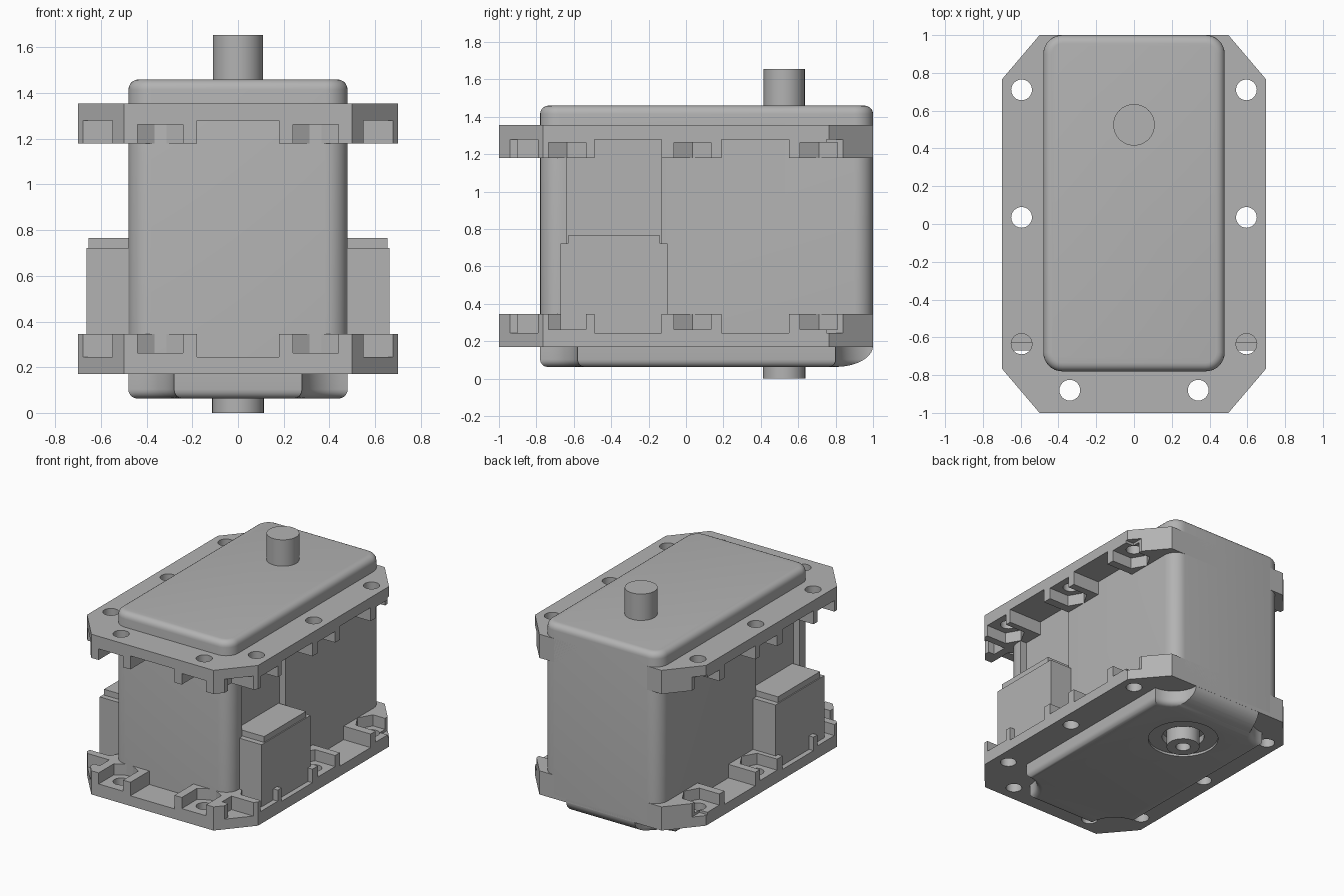
import bpy, bmesh
from math import sin, cos, pi, radians, sqrt

cube = bpy.data.objects.get("Cube")
if cube:
    bpy.data.objects.remove(cube)

grey = bpy.data.materials.new("plain grey")
grey.use_nodes = True
grey.diffuse_color = (0.45, 0.45, 0.45, 1)
grey.node_tree.nodes["Principled BSDF"].inputs["Base Color"].default_value = (0.45, 0.45, 0.45, 1)


def prism(name, pts, z0, z1, sideways=False, bevel_z=None, bevel=0.0):
    """Extrude an outline along z (or along x), rounding the rim at height bevel_z."""
    bm = bmesh.new()
    base = bm.faces.new([bm.verts.new((x, y, z0)) for x, y in pts])
    top = bmesh.ops.extrude_face_region(bm, geom=[base])["geom"]
    for v in top:
        if isinstance(v, bmesh.types.BMVert):
            v.co.z = z1
    if bevel:
        rim = [e for e in bm.edges if all(abs(v.co.z - bevel_z) < 1e-4 for v in e.verts)]
        bmesh.ops.bevel(bm, geom=rim, offset=bevel, segments=5, profile=0.5, affect='EDGES')
    if sideways:
        for v in bm.verts:
            v.co = (v.co.z, v.co.x, v.co.y)
    bmesh.ops.recalc_face_normals(bm, faces=bm.faces)
    mesh = bpy.data.meshes.new(name)
    bm.to_mesh(mesh)
    bm.free()
    mesh.materials.append(grey)
    ob = bpy.data.objects.new(name, mesh)
    bpy.context.collection.objects.link(ob)
    return ob


def rect(x0, x1, y0, y1):
    return [(x0, y0), (x1, y0), (x1, y1), (x0, y1)]


def arc(cx, cy, r, a0, a1, n=8):
    return [(cx + r * cos(radians(a0 + (a1 - a0) * i / n)),
             cy + r * sin(radians(a0 + (a1 - a0) * i / n))) for i in range(n + 1)]


def circle(cx, cy, r, n=40):
    return arc(cx, cy, r, 0, 360, n)[:-1]


def cut(ob, cutter, operation='DIFFERENCE'):
    mod = ob.modifiers.new("cut", 'BOOLEAN')
    mod.operation, mod.solver, mod.object = operation, 'EXACT', cutter
    bpy.context.view_layer.objects.active = ob
    bpy.ops.object.modifier_apply(modifier=mod.name)
    bpy.data.objects.remove(cutter)


def smooth(ob):
    bpy.ops.object.select_all(action='DESELECT')
    ob.select_set(True)
    bpy.context.view_layer.objects.active = ob
    bpy.ops.object.shade_smooth_by_angle(angle=radians(32))


W, FRONT, BACK = 0.48, -0.78, 1.0

# Main case with rounded corners and top rim
corners = [(W, FRONT), (W, BACK), (-W, BACK), (-W, FRONT)]
outline = []
for k, (x, y) in enumerate(corners):
    cx = x - 0.1 * (1 if x > 0 else -1)
    cy = y + 0.1 * (1 if y < 0 else -1)
    outline += arc(cx, cy, 0.1, 90 * k - 90, 90 * k)
case = prism("case", outline, 0.2, 1.46, bevel_z=1.46, bevel=0.045)
for s in (1, -1):
    cut(case, prism("recess", rect(s * 0.54 - 0.11, s * 0.54 + 0.11, -0.64, -0.13), 0.22, 1.28))
smooth(case)

# Bottom cover with scooped corners and a curved back edge
outline = []
for k, (x, y) in enumerate(corners):
    outline += arc(x, y, 0.2, 180 + 90 * k, 90 + 90 * k, 10)
cover = prism("bottom_cover", outline, 0.063, 0.2, bevel_z=0.063, bevel=0.04)
side = [(-0.9, 0.0), (0.8, 0.0)]
side += [(0.8 + 0.2 * sin(a), 0.175 - 0.112 * cos(a)) for a in [i * pi / 20 for i in range(11)]]
cut(cover, prism("back_curve", side + [(1.0, 0.3), (-0.9, 0.3)], -0.6, 0.6, sideways=True), 'INTERSECT')
cut(cover, prism("shallow_ring", circle(0, 0.525, 0.24), -0.1, 0.08))
cut(cover, prism("deep_ring", circle(0, 0.525, 0.145), -0.1, 0.13))
smooth(cover)

# Output shaft and hollow lower pivot
smooth(prism("output_shaft", circle(0, 0.525, 0.11), 1.4, 1.655))
pivot = prism("lower_pivot", circle(0, 0.525, 0.113), 0, 0.18)
cut(pivot, prism("bore", circle(0, 0.525, 0.05), -0.1, 0.11))
smooth(pivot)

# Flange: chamfered plate with screw blocks, nut pockets and holes
octagon = [(-0.5, -1), (0.5, -1), (0.7, -0.765), (0.7, 0.765),
           (0.5, 1), (-0.5, 1), (-0.7, 0.765), (-0.7, -0.765)]


def nut_pocket(x, y, dx, dy):
    """Pointed slot: the tip faces the case and the open end faces (dx, dy)."""
    w, tip = 0.1, 0.115
    local = [(-tip, 0), (-tip / 2, -w), (0.3, -w), (0.3, w), (-tip / 2, w)]
    return [(x + u * dx - v * dy, y + u * dy + v * dx) for u, v in local]


def make_flange(name):
    ob = prism(name, octagon, 1.18, 1.355)
    gaps = [rect(-0.18, 0.18, -1.1, -0.72)]
    screws = []
    for s in (1, -1):
        for x0, x1, y0, y1 in ((0.42, 0.8, -0.49, -0.13), (0.42, 0.8, 0.19, 0.55),
                               (0.55, 0.8, -1.1, -0.79), (0.636, 0.8, 0.75, 0.845)):
            gaps.append(rect(*sorted((s * x0, s * x1)), y0, y1))
        # clear the corner between the front and side blocks
        gaps.append(rect(*sorted((s * 0.5, s * 0.56)), -0.9, -0.79))
        screws += [(s * 0.595, y, s, 0) for y in (-0.635, 0.035, 0.71)]
        screws.append((s * 0.34, -0.88, 0, -1))
    for g in gaps:
        cut(ob, prism("gap", g, 1.0, 1.28))
    for x, y, dx, dy in screws:
        cut(ob, prism("pocket", nut_pocket(x, y, dx, dy), 1.0, 1.262))
        cut(ob, prism("hole", circle(x, y, 0.055, 24), 1.0, 1.5))
    return ob


upper = make_flange("upper_flange")
lower = upper.copy()
lower.data = upper.data.copy()
lower.name = "lower_flange"
bpy.context.collection.objects.link(lower)
for v in lower.data.vertices:
    v.co.z = 1.525 - v.co.z
lower.data.flip_normals()
smooth(upper)
smooth(lower)

# Side connectors with a stepped cap
for s, label in ((1, "left"), (-1, "right")):
    prism(label + "_connector", rect(*sorted((s * 0.42, s * 0.663)), -0.67, -0.10), 0.24, 0.722)
    prism(label + "_connector_cap", rect(*sorted((s * 0.42, s * 0.655)), -0.63, -0.14), 0.7, 0.765)
